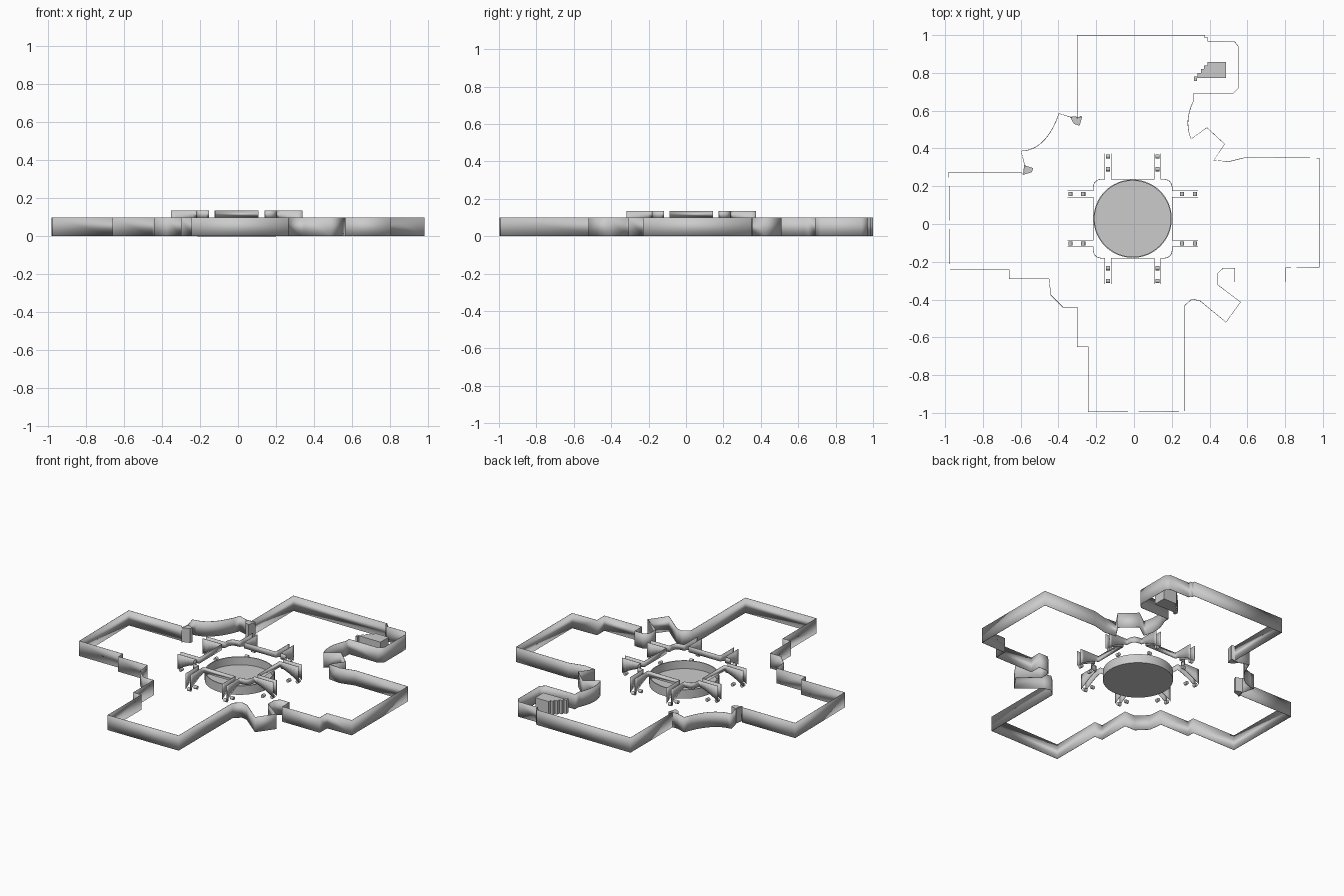
import bpy, bmesh, math
from mathutils import Vector, Matrix

if "Cube" in bpy.data.objects:
    bpy.data.objects.remove(bpy.data.objects["Cube"])

WALL_H = 0.1
CENTRE = Vector((-0.007, 0.028, 0))


def finish(name, bm, thickness=0, smooth=False):
    bmesh.ops.recalc_face_normals(bm, faces=bm.faces)
    me = bpy.data.meshes.new(name)
    bm.to_mesh(me)
    bm.free()
    ob = bpy.data.objects.new(name, me)
    bpy.context.collection.objects.link(ob)
    if thickness:
        m = ob.modifiers.new("thickness", "SOLIDIFY")
        m.thickness, m.offset = thickness, 0
    if smooth:
        bpy.context.view_layer.objects.active = ob
        ob.select_set(True)
        bpy.ops.object.shade_smooth_by_angle(angle=math.radians(30))
        ob.select_set(False)
    return ob


def ribbon(name, pts, bottom, top, closed=False):
    """Thin upright sheet following a path; bottom(x, y) gives the lower edge."""
    bm = bmesh.new()
    lo = [bm.verts.new((x, y, bottom(x, y))) for x, y in pts]
    hi = [bm.verts.new((x, y, top)) for x, y in pts]
    n = len(pts)
    for i in range(n if closed else n - 1):
        j = (i + 1) % n
        bm.faces.new((lo[i], lo[j], hi[j], hi[i]))
    return finish(name, bm, 0.003, True)


def prism(name, pts, z0, z1):
    bm = bmesh.new()
    f = bm.faces.new([bm.verts.new((x, y, z0)) for x, y in pts])
    r = bmesh.ops.extrude_face_region(bm, geom=[f])
    bmesh.ops.translate(bm, vec=(0, 0, z1 - z0),
                        verts=[v for v in r["geom"] if isinstance(v, bmesh.types.BMVert)])
    return finish(name, bm)


def bend(a, c, b, n=10):
    """Curved run of points from a to b pulled towards c."""
    return [tuple((1 - t) ** 2 * a[k] + 2 * t * (1 - t) * c[k] + t * t * b[k] for k in (0, 1))
            for t in (i / n for i in range(n + 1))]


# Outer wall, clockwise from the back left corner
back_arm = [(-.30, 1), (.375, 1), (.375, .985), (.39, .985), (.39, .968), (.53, .968),
            (.553, .94), (.553, .72), (.525, .692), (.317, .692)]
back_arm += bend((.317, .656), (.2625, .547), (.302, .45))
right_arm = [(.386, .51), (.48, .423), (.423, .338), (.50, .33), (.598, .354), (.98, .349),
             (.98, -.228), (.804, -.231), (.804, -.307), (.534, -.307), (.534, -.235),
             (.47, -.235), (.444, -.26), (.444, -.323), (.564, -.413), (.487, -.52),
             (.35, -.407), (.307, -.397), (.265, -.434)]
front_arm = [(.265, -.99), (-.243, -.995), (-.243, -.65), (-.30, -.65), (-.30, -.44),
             (-.376, -.44), (-.44, -.376), (-.45, -.29)]
left_arm = [(-.66, -.29), (-.66, -.243), (-.974, -.243), (-.98, .275), (-.598, .275),
            (-.587, .26), (-.577, .305)]
left_arm += bend((-.598, .386), (-.465, .39), (-.397, .585))
left_arm += [(-.335, .566), (-.275, .571), (-.30, .56)]
ribbon("outer_wall", back_arm + right_arm + front_arm + left_arm,
       lambda x, y: 0.002, WALL_H, True)

# Small posts by the curved wall and the stepped block in the back niche
prism("back_post", [(-.338, .566), (-.275, .566), (-.288, .52), (-.318, .53)], 0.005, 0.098)
prism("left_post", [(-.582, .312), (-.534, .296), (-.54, .275), (-.587, .26)], 0.005, 0.098)
steps = [(.487, .772), (.487, .857), (.39, .857)]
for i in range(4):
    x, y = .39 - .0183 * i, .84 - .02 * i
    steps += [(x, y), (x - .0183, y)]
steps += [(.317, .757), (.333, .757), (.333, .772)]
prism("stepped_block", steps, 0.005, 0.095)

# Round tray: turned profile with a flat floor and a thin upright rim
bm = bmesh.new()
prof = [(0, 0), (.207, 0), (.207, .058), (.201, .058), (.201, .006), (0, .006)]
vs = [bm.verts.new((r, 0, z)) for r, z in prof]
es = [bm.edges.new((vs[i], vs[i + 1])) for i in range(len(vs) - 1)]
bmesh.ops.spin(bm, geom=vs + es, cent=(0, 0, 0), axis=(0, 0, 1), angle=2 * math.pi, steps=64)
bmesh.ops.remove_doubles(bm, verts=bm.verts, dist=1e-5)
finish("round_tray", bm, smooth=True).location = CENTRE

# Raised frame: strips whose ends deepen into bracket plates
HALF, REACH, INNER, OUTER, TOP = .209, .346, .114, .148, .135


def bracket_bottom(x, y):
    t = max(0, (max(abs(x), abs(y)) - HALF) / (REACH - HALF))
    return .097 - .062 * t ** 1.4


radii = [REACH - (REACH - HALF) * i / 6 for i in range(7)]
mid = [(INNER, r) for r in radii] + [(-INNER, r) for r in reversed(radii)]
corner = [(OUTER, r) for r in radii]
corner += bend((.16, HALF), (HALF, HALF), (HALF, .16), 8)
corner += [(r, OUTER) for r in reversed(radii)]

for k, side in enumerate(("back", "left", "front", "right")):
    turn = Matrix.Translation(CENTRE) @ Matrix.Rotation(k * math.pi / 2, 4, "Z")
    for name, path in (("frame_panel", mid), ("frame_corner", corner)):
        ribbon(f"{side}_{name}", path, bracket_bottom, TOP).matrix_world = turn
    # Rollers between each pair of plates
    for s in (-1, 1):
        bm = bmesh.new()
        for r, z in ((.262, .018), (.33, .03)):
            place = Matrix.Translation((s * (INNER + OUTER) / 2, r, z))
            bmesh.ops.create_cone(bm, cap_ends=True, segments=16, radius1=.011, radius2=.011,
                                  depth=.022, matrix=place @ Matrix.Rotation(math.pi / 2, 4, "Y"))
        finish(f"{side}_rollers", bm, smooth=True).matrix_world = turn
